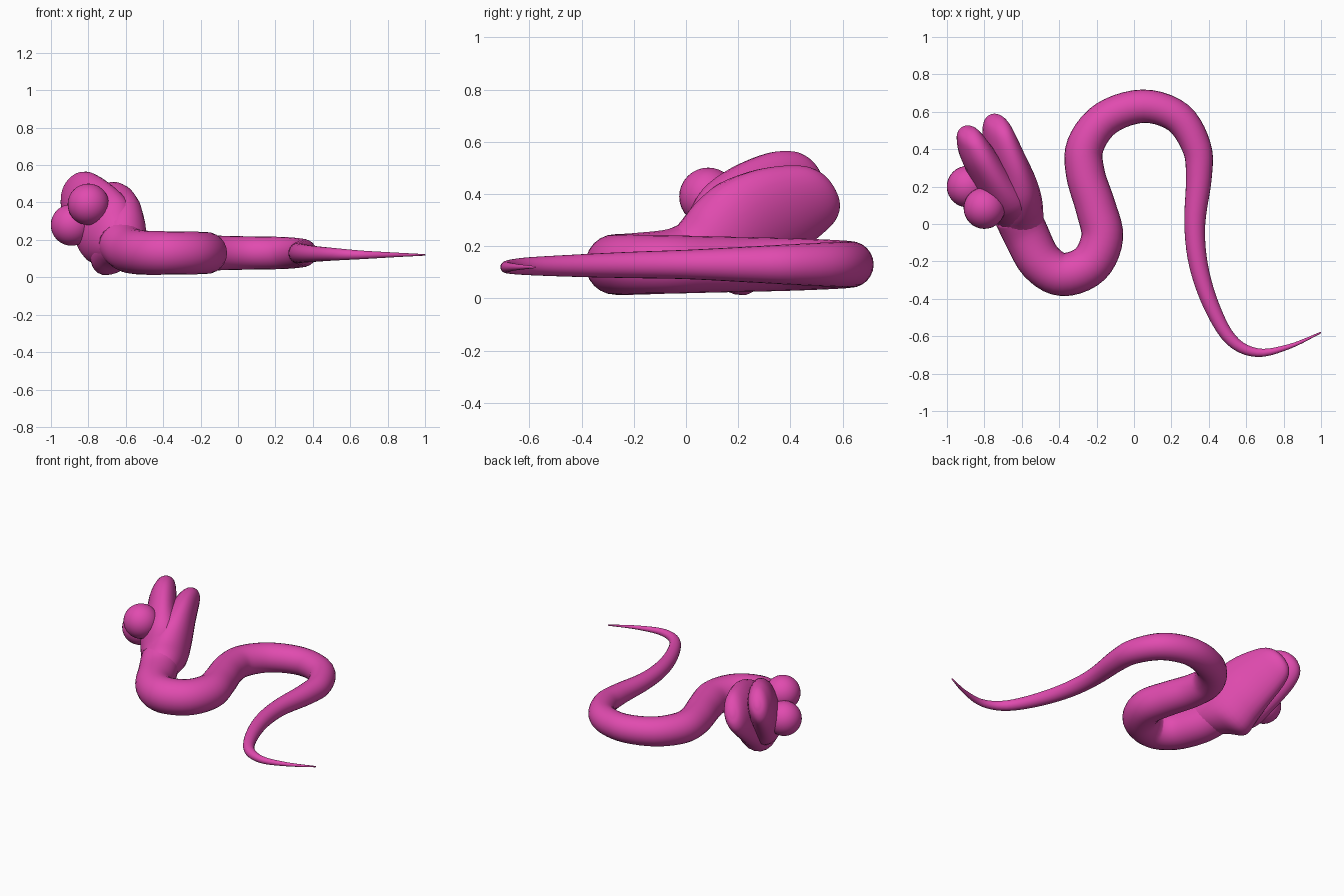
import bpy, bmesh, math
from mathutils import Vector

pink = bpy.data.materials.new("pink")
pink.diffuse_color = (0.75, 0.07, 0.43, 1)
SIDES = 24


def smooth_rows(rows, steps):
    """Catmull-Rom interpolation through rows of numbers."""
    rows = [Vector(r) for r in rows]
    p = [2 * rows[0] - rows[1]] + rows + [2 * rows[-1] - rows[-2]]
    out = []
    for i in range(1, len(p) - 2):
        a, b, c, d = p[i - 1:i + 3]
        for s in range(steps):
            t = s / steps
            out.append(0.5 * (2 * b + (c - a) * t + (2 * a - 5 * b + 4 * c - d) * t * t
                              + (3 * b - a - 3 * c + d) * t ** 3))
    return out + [rows[-1]]


def loft(name, sections):
    """Skin elliptical sections: (centre, side vector, up vector)."""
    bm = bmesh.new()
    rings = []
    for c, l, u in sections:
        angles = [2 * math.pi * k / SIDES for k in range(SIDES)]
        rings.append([bm.verts.new(c + l * math.cos(a) + u * math.sin(a)) for a in angles])
    for r, q in zip(rings, rings[1:]):
        for k in range(SIDES):
            n = (k + 1) % SIDES
            bm.faces.new((r[k], r[n], q[n], q[k]))
    bm.faces.new(rings[0])
    bm.faces.new(rings[-1])
    bmesh.ops.recalc_face_normals(bm, faces=bm.faces)
    for f in bm.faces:
        f.smooth = True
    me = bpy.data.meshes.new(name)
    bm.to_mesh(me)
    bm.free()
    me.materials.append(pink)
    ob = bpy.data.objects.new(name, me)
    bpy.context.collection.objects.link(ob)


# Winding body from tail tip to neck: x, y, z, radius
body = smooth_rows([
    (1.0, -0.58, 0.12, 0.004), (0.83, -0.655, 0.12, 0.013), (0.66, -0.688, 0.12, 0.023),
    (0.52, -0.62, 0.123, 0.033), (0.415, -0.44, 0.125, 0.042), (0.345, -0.22, 0.128, 0.05),
    (0.325, 0.0, 0.13, 0.056), (0.347, 0.25, 0.13, 0.069), (0.335, 0.41, 0.13, 0.078),
    (0.235, 0.57, 0.13, 0.086), (0.05, 0.63, 0.13, 0.089), (-0.15, 0.565, 0.13, 0.094),
    (-0.26, 0.42, 0.13, 0.1), (-0.26, 0.27, 0.13, 0.104), (-0.205, 0.09, 0.13, 0.108),
    (-0.17, -0.07, 0.13, 0.112), (-0.235, -0.215, 0.13, 0.114), (-0.38, -0.27, 0.13, 0.116),
    (-0.5, -0.2, 0.132, 0.118), (-0.58, -0.05, 0.145, 0.122), (-0.63, 0.06, 0.185, 0.125),
], 5)
sections = []
for i, v in enumerate(body):
    t = body[min(i + 1, len(body) - 1)].xyz - body[max(i - 1, 0)].xyz
    t.normalize()
    side = t.cross(Vector((0, 0, 1))).normalized()
    c = Vector(v[:3])
    sections.append((c, side * v[3], side.cross(t) * v[3]))
loft("body", sections)

# Head frame: tilted sideways, looking up
side_axis = Vector((0.406, -0.404, 0.817))
up_axis = Vector((-0.84, -0.52, 0.16))

# Jaws: x, y, z, half width, half thickness
jaws = {
    "lower_jaw": [
        (-0.575, -0.05, 0.145, 0.09, 0.1), (-0.61, 0.05, 0.165, 0.145, 0.13),
        (-0.64, 0.13, 0.185, 0.21, 0.14), (-0.655, 0.22, 0.26, 0.215, 0.125),
        (-0.68, 0.33, 0.325, 0.197, 0.1), (-0.71, 0.43, 0.37, 0.168, 0.085),
        (-0.731, 0.51, 0.4, 0.13, 0.068), (-0.742, 0.55, 0.415, 0.08, 0.045),
        (-0.747, 0.565, 0.42, 0.02, 0.012)],
    "upper_jaw": [
        (-0.6, -0.02, 0.155, 0.09, 0.1), (-0.645, 0.08, 0.185, 0.15, 0.125),
        (-0.7, 0.16, 0.25, 0.205, 0.13), (-0.77, 0.26, 0.34, 0.195, 0.1),
        (-0.84, 0.38, 0.425, 0.16, 0.085), (-0.875, 0.455, 0.467, 0.118, 0.066),
        (-0.89, 0.49, 0.485, 0.072, 0.045), (-0.896, 0.505, 0.492, 0.02, 0.012)],
}
for name, rows in jaws.items():
    loft(name, [(Vector(v[:3]), side_axis * v[3], up_axis * v[4])
                for v in smooth_rows(rows, 4)])

# Ball eyes
for name, pos in (("left_eye", (-0.89, 0.2, 0.28)), ("right_eye", (-0.8, 0.085, 0.39))):
    bpy.ops.mesh.primitive_uv_sphere_add(segments=32, ring_count=16, radius=0.111, location=pos)
    eye = bpy.context.object
    eye.name = name
    eye.data.materials.append(pink)
    bpy.ops.object.shade_smooth()
